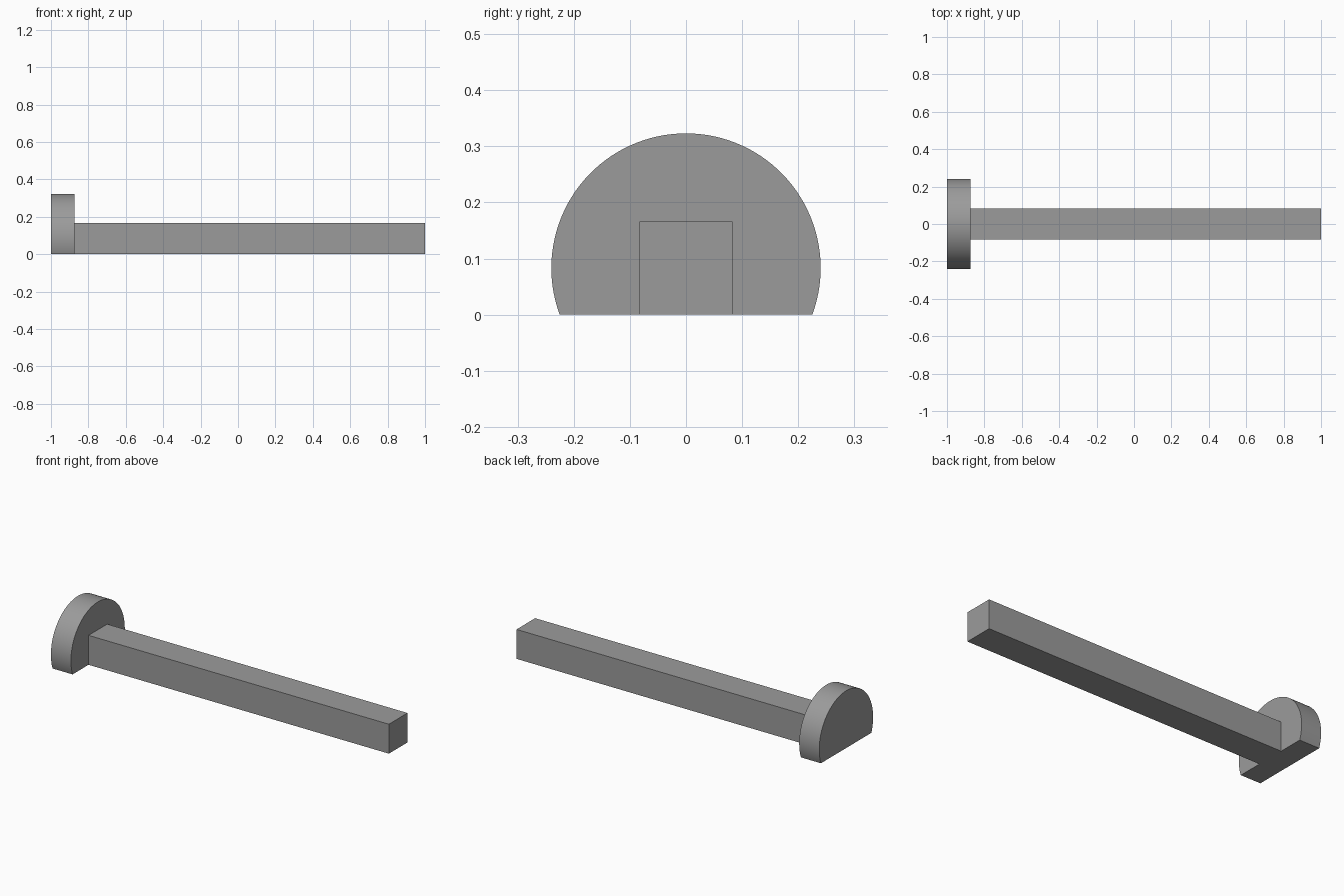
import bpy, bmesh, math

if "Cube" in bpy.data.objects:
    bpy.data.objects.remove(bpy.data.objects["Cube"])

grey = bpy.data.materials.new("plain grey")
grey.diffuse_color = (0.33, 0.33, 0.33, 1)
grey.use_nodes = True
grey.node_tree.nodes["Principled BSDF"].inputs["Base Color"].default_value = grey.diffuse_color

HALF = 0.083      # half thickness of the square shank
RADIUS = 0.24     # head radius
HEAD_X = -0.875   # inner face of the head


def extrude_x(name, profile, x0, x1):
    """Extrude a closed (y, z) profile along x."""
    bm = bmesh.new()
    face = bm.faces.new([bm.verts.new((x0, y, z)) for y, z in profile])
    new = bmesh.ops.extrude_face_region(bm, geom=[face])["geom"]
    bmesh.ops.translate(bm, vec=(x1 - x0, 0, 0),
                        verts=[v for v in new if isinstance(v, bmesh.types.BMVert)])
    bmesh.ops.recalc_face_normals(bm, faces=bm.faces)
    mesh = bpy.data.meshes.new(name)
    bm.to_mesh(mesh)
    bm.free()
    mesh.materials.append(grey)
    obj = bpy.data.objects.new(name, mesh)
    bpy.context.collection.objects.link(obj)
    return obj


# Round head with a flat cut along the bottom
start = -math.asin(HALF / RADIUS)
sweep = math.pi - 2 * start
steps = 72
arc = [(RADIUS * math.cos(start + sweep * i / steps),
        HALF + RADIUS * math.sin(start + sweep * i / steps)) for i in range(steps + 1)]
head = extrude_x("head", arc, -1, HEAD_X)
bpy.context.view_layer.objects.active = head
head.select_set(True)
bpy.ops.object.shade_smooth_by_angle(angle=math.radians(30))

# Square shank
extrude_x("shank", [(-HALF, 0), (HALF, 0), (HALF, 2 * HALF), (-HALF, 2 * HALF)], HEAD_X, 1)
